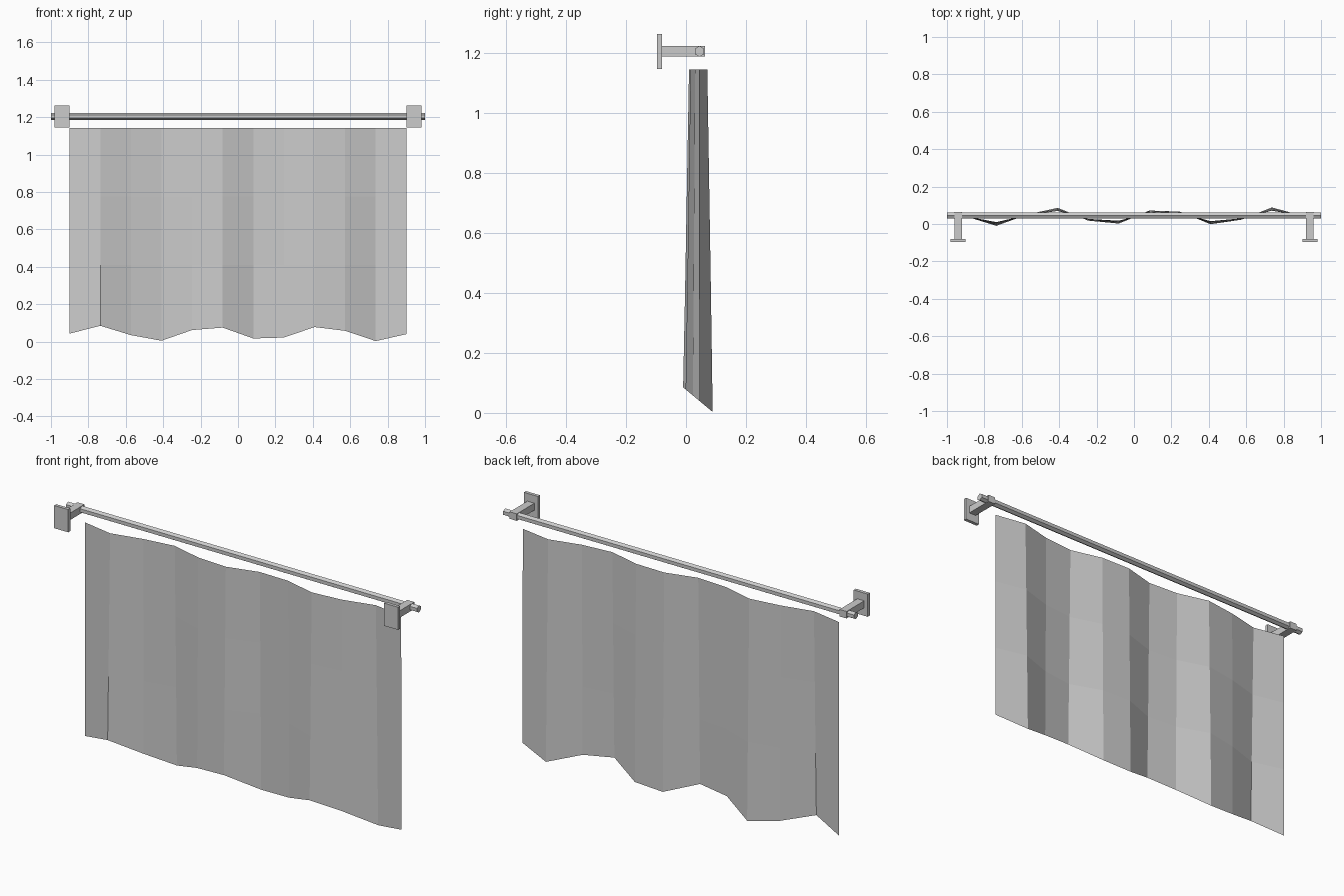
import bpy
import bmesh
from mathutils import Matrix, Vector
from math import pi

if "Cube" in bpy.data.objects:
    bpy.data.objects.remove(bpy.data.objects["Cube"], do_unlink=True)

grey = bpy.data.materials.new("light_grey")
grey.use_nodes = True
color = (0.6, 0.6, 0.6, 1)
grey.diffuse_color = color
grey.node_tree.nodes["Principled BSDF"].inputs["Base Color"].default_value = color


def add_object(name, bm):
    mesh = bpy.data.meshes.new(name)
    bm.to_mesh(mesh)
    bm.free()
    mesh.materials.append(grey)
    obj = bpy.data.objects.new(name, mesh)
    bpy.context.collection.objects.link(obj)
    return obj


def add_box(bm, low, high):
    low, high = Vector(low), Vector(high)
    matrix = Matrix.Translation((low + high) / 2) @ Matrix.Diagonal((*(high - low), 1))
    bmesh.ops.create_cube(bm, size=1, matrix=matrix)


# Six-sided rod, with its corners pointing forward and back
bm = bmesh.new()
turn = Matrix.Rotation(pi / 2, 4, "Y") @ Matrix.Rotation(pi / 2, 4, "Z")
bmesh.ops.create_cone(bm, cap_ends=True, segments=6, radius1=0.018, radius2=0.018,
                      depth=2, matrix=Matrix.Translation((0, 0.045, 1.204)) @ turn)
add_object("curtain_rod", bm)

# Wall brackets: flat plate and arm
for side, x in (("left", 0.94), ("right", -0.94)):
    bm = bmesh.new()
    add_box(bm, (x - 0.04, -0.097, 1.145), (x + 0.04, -0.08, 1.262))
    add_box(bm, (x - 0.02, -0.08, 1.186), (x + 0.02, 0.064, 1.222))
    add_object(side + "_bracket", bm)

# Pleated curtain: folds deepen downward and the hem rises and falls with them
hem = [0.043, 0.085, 0.035, 0.005, 0.062, 0.075, 0.017, 0.022, 0.078, 0.058, 0.003, 0.04]
top, rows, middle = 1.143, 3, 0.042
bm = bmesh.new()
grid = []
for r in range(rows + 1):
    t = r / rows
    line = []
    for i, low in enumerate(hem):
        x = -0.9 + 1.8 * i / (len(hem) - 1)
        fold = 1.2 * (middle - low) * (0.62 + 0.38 * t)
        z = low if r == rows else top + (middle - top) * t
        line.append(bm.verts.new((x, middle + fold, z)))
    grid.append(line)
for upper, lower in zip(grid, grid[1:]):
    for i in range(len(hem) - 1):
        bm.faces.new((lower[i], lower[i + 1], upper[i + 1], upper[i]))
add_object("curtain", bm)
